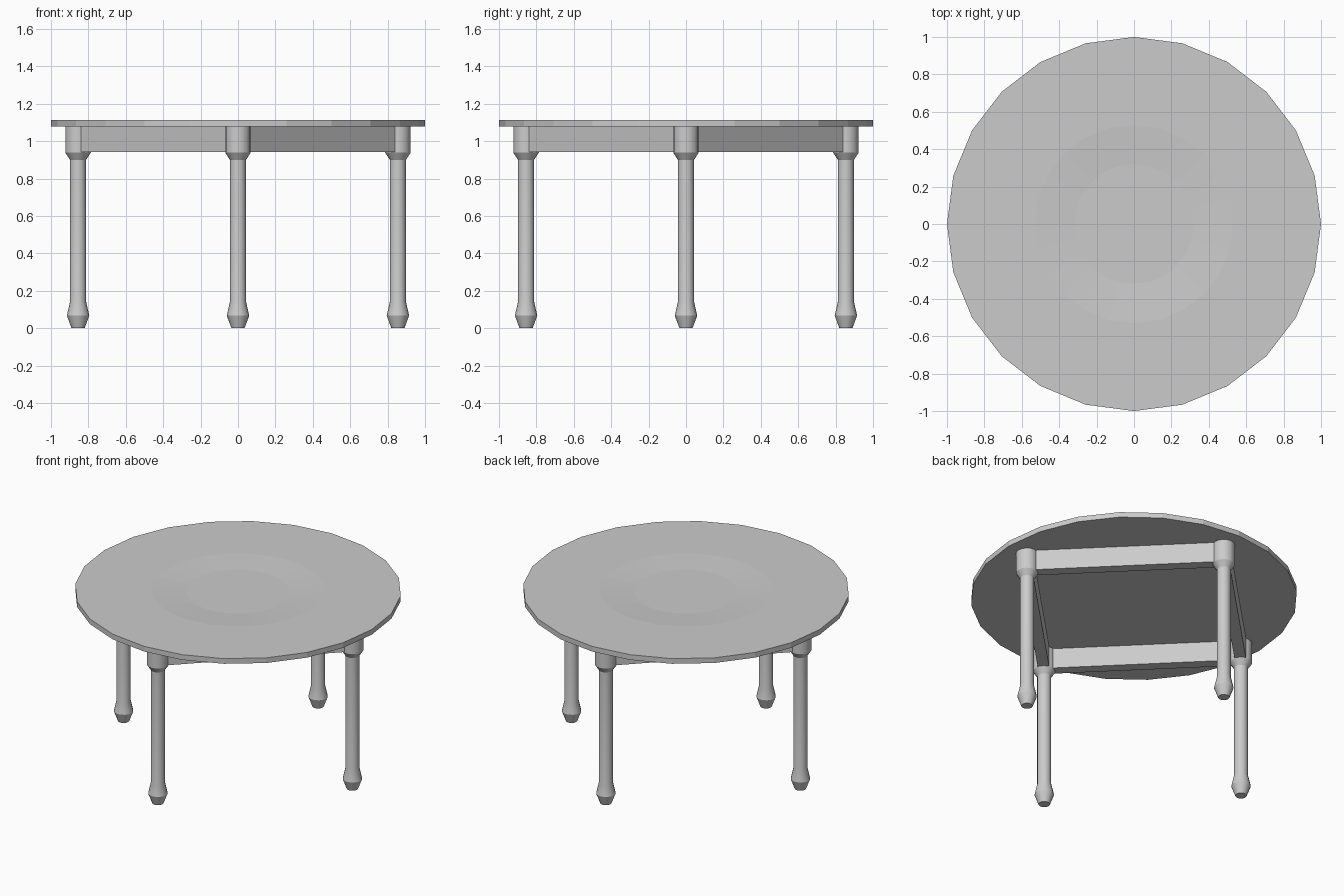
import bpy, bmesh, math

if "Cube" in bpy.data.objects:
    bpy.data.objects.remove(bpy.data.objects["Cube"])

LEG_POS = 0.855      # distance of each leg from the centre
UNDER = 1.077        # underside of the top


def lathe(name, profile, sides, loc=(0, 0, 0), smooth=None):
    """Revolve (radius, z) points about z and cap both ends."""
    bm = bmesh.new()
    rings = []
    for r, z in profile:
        rings.append([bm.verts.new((r * math.cos(math.tau * i / sides),
                                    r * math.sin(math.tau * i / sides), z))
                      for i in range(sides)])
    for a, b in zip(rings, rings[1:]):
        for i in range(sides):
            j = (i + 1) % sides
            bm.faces.new((a[i], a[j], b[j], b[i]))
    bm.faces.new(rings[0][::-1])
    bm.faces.new(rings[-1])
    mesh = bpy.data.meshes.new(name)
    bm.to_mesh(mesh)
    bm.free()
    ob = bpy.data.objects.new(name, mesh)
    ob.location = loc
    bpy.context.collection.objects.link(ob)
    if smooth:
        bpy.ops.object.select_all(action='DESELECT')
        ob.select_set(True)
        bpy.context.view_layer.objects.active = ob
        bpy.ops.object.shade_smooth_by_angle(angle=math.radians(smooth))
    return ob


# Round top with a very shallow dished centre
lathe("table_top", [(1, UNDER), (1, 1.112), (0.53, 1.112), (0.32, 1.1)], 24)

# Turned legs: foot, shaft, flared block
leg_profile = [(0.035, 0), (0.06, 0.067), (0.043, 0.142),
               (0.043, 0.90), (0.068, 0.938), (0.068, UNDER)]
for k, side in enumerate(("right", "back", "left", "front")):
    a = k * math.pi / 2
    lathe(side + "_leg", leg_profile, 16,
          (LEG_POS * math.cos(a), LEG_POS * math.sin(a), 0), smooth=24)

# Apron rails joining neighbouring legs
for k, side in enumerate(("back_right", "back_left", "front_left", "front_right")):
    a = math.pi / 4 + k * math.pi / 2
    d = LEG_POS / math.sqrt(2)
    bpy.ops.mesh.primitive_cube_add(
        size=1, location=(d * math.cos(a), d * math.sin(a), (0.941 + UNDER) / 2),
        rotation=(0, 0, a))
    rail = bpy.context.object
    rail.name = side + "_apron"
    rail.scale = (0.07, 2 * d - 0.08, UNDER - 0.941)
